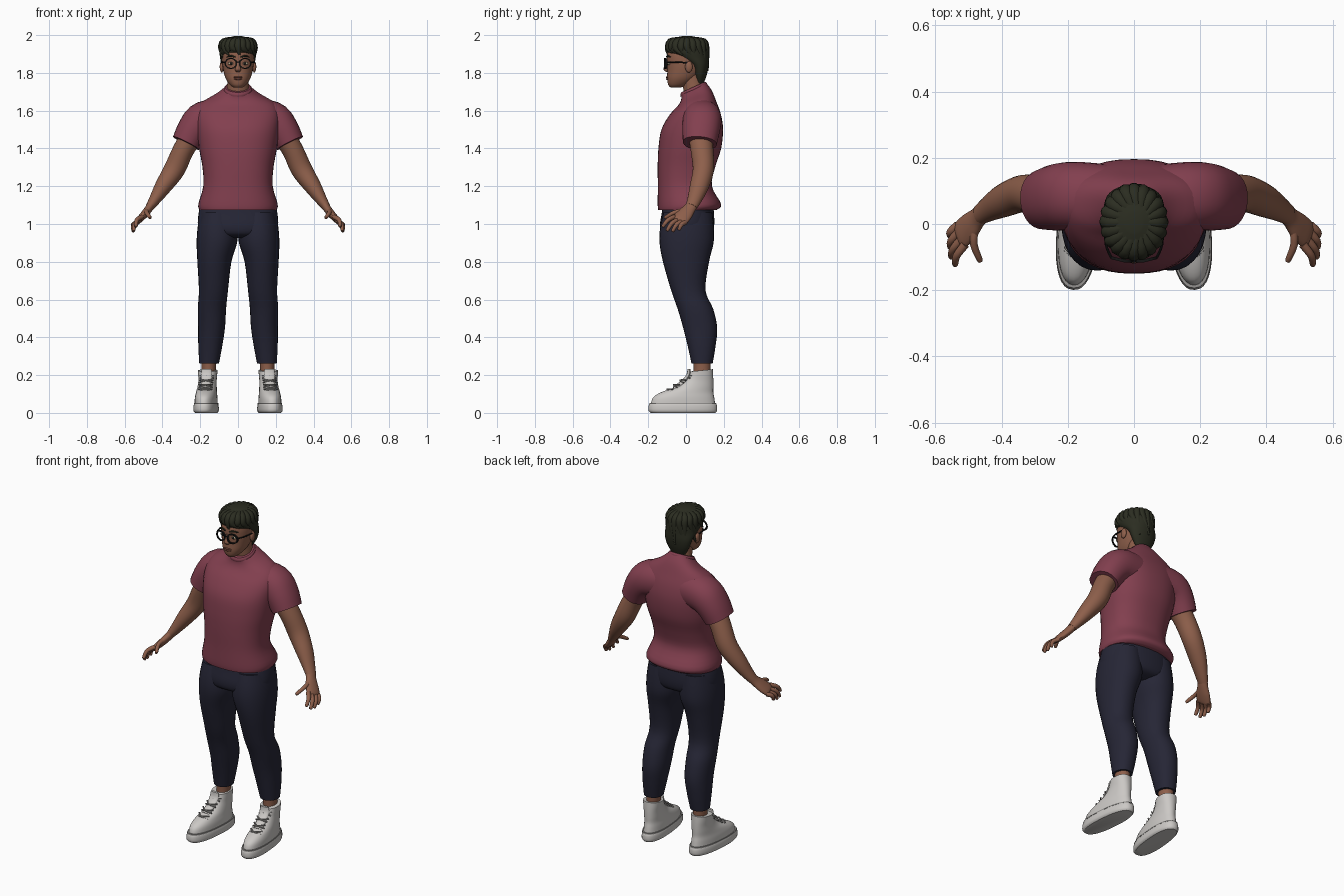
import bpy, bmesh, math
from mathutils import Vector, Matrix


def material(name, rgb):
    m = bpy.data.materials.new(name)
    m.diffuse_color = (*rgb, 1)
    return m


SHIRT = material("maroon cloth", (0.225, 0.05, 0.078))
PANTS = material("navy cloth", (0.019, 0.019, 0.036))
SKIN = material("brown skin", (0.27, 0.115, 0.07))
HAIR = material("dark hair", (0.024, 0.026, 0.015))
SHOE = material("off white", (0.60, 0.58, 0.56))
TRIM = material("grey trim", (0.30, 0.29, 0.28))
BLACK = material("black frame", (0.008, 0.008, 0.008))
EYE = material("cream eye", (0.5, 0.42, 0.28))
LIP = material("lip brown", (0.19, 0.065, 0.045))


def smooth_path(rows, steps):
    """Catmull-Rom interpolation of ring tuples."""
    out = []
    for i in range(len(rows) - 1):
        p = [rows[max(0, min(len(rows) - 1, i + k))] for k in (-1, 0, 1, 2)]
        for s in range(steps):
            t = s / steps
            out.append([0.5 * (2 * b + (c - a) * t + (2 * a - 5 * b + 4 * c - d) * t * t
                               + (3 * b - a - 3 * c + d) * t ** 3) for a, b, c, d in zip(*p)])
    return out + [list(rows[-1])]


def finish(name, bm, mat, mirror=False, xf=None):
    bmesh.ops.recalc_face_normals(bm, faces=bm.faces[:])
    if xf:
        bm.transform(xf)
    me = bpy.data.meshes.new(name)
    bm.to_mesh(me)
    bm.free()
    me.materials.append(mat)
    ob = bpy.data.objects.new(name, me)
    bpy.context.collection.objects.link(ob)
    if mirror:
        ob.modifiers.new("Mirror", 'MIRROR').use_mirror_merge = False
    return ob


def loft(name, rows, mat, mirror=False, flat=False, n=28, power=2.0, steps=4, xf=None):
    """Skin rings (x, y, z, half width, half depth, tilt); flat keeps the rings level."""
    rows = smooth_path([tuple(r) + (0,) * (6 - len(r)) for r in rows], steps)
    pts = [Vector(r[:3]) for r in rows]
    bm, rings = bmesh.new(), []
    for i, r in enumerate(rows):
        t = Vector((0, 0, 1)) if flat else (pts[min(i + 1, len(pts) - 1)] - pts[max(i - 1, 0)]).normalized()
        v = Vector((0, 1, 0))
        v = (v - v.dot(t) * t).normalized()
        u = v.cross(t)
        ring = []
        for k in range(n):
            w = 2 * math.pi * k / n
            c, s = math.cos(w), math.sin(w)
            c = math.copysign(abs(c) ** (2 / power), c) * r[3]
            s = math.copysign(abs(s) ** (2 / power), s) * r[4]
            ring.append(bm.verts.new(pts[i] + u * c + v * s + Vector((0, 0, r[5] * s))))
        rings.append(ring)
    for a, b in zip(rings, rings[1:]):
        for k in range(n):
            bm.faces.new((a[k], a[(k + 1) % n], b[(k + 1) % n], b[k]))
    bm.faces.new(rings[0][::-1])
    bm.faces.new(rings[-1])
    return finish(name, bm, mat, mirror, xf)


def blob(name, pos, size, mat, mirror=False):
    bm = bmesh.new()
    bmesh.ops.create_uvsphere(bm, u_segments=16, v_segments=10, radius=1)
    return finish(name, bm, mat, mirror, Matrix.Translation(pos) @ Matrix.Diagonal((*size, 1)))


# T-shirt: body with sloping collar, sleeves
loft("shirt_body", [
    (0, .008, 1.075, .205, .155), (0, .018, 1.105, .210, .168), (0, -.006, 1.2, .184, .143),
    (0, .002, 1.3, .188, .152), (0, .02, 1.4, .206, .166), (0, .033, 1.5, .218, .163),
    (0, .05, 1.58, .222, .135), (0, .06, 1.64, .195, .1, .1), (0, .055, 1.685, .115, .08, .3),
    (0, .042, 1.716, .07, .066, .45)], SHIRT, flat=True, n=40, power=2.35)
loft("collar_band", [(0, .042, 1.705, .074, .07, .45), (0, .04, 1.716, .075, .07, .45),
                     (0, .038, 1.725, .068, .063, .45)], SHIRT, flat=True, n=32)
loft("sleeve", [(.08, .08, 1.56, .1, .1), (.18, .085, 1.55, .1, .103), (.235, .08, 1.5, .087, .1),
                (.275, .073, 1.428, .077, .09)], SHIRT, mirror=True, power=2.15)

# Trousers: hips and legs
loft("trouser_hips", [(0, .01, 1.13, .19, .13), (0, .01, 1.06, .208, .138), (0, .005, .99, .212, .144),
                      (0, .003, .945, .19, .13), (0, .003, .925, .12, .08)], PANTS, flat=True, n=36, power=2.3)
loft("trouser_leg", [
    (.105, .01, 1.06, .095, .13), (.108, .005, .98, .106, .142), (.112, .003, .9, .107, .143),
    (.125, 0, .8, .09, .122), (.13, .012, .65, .077, .091), (.138, .05, .55, .075, .094),
    (.14, .075, .45, .071, .09), (.147, .083, .35, .063, .073), (.153, .085, .262, .052, .056)],
    PANTS, mirror=True, flat=True, power=2.15)
loft("ankle", [(.155, .085, .15, .04, .046), (.155, .085, .22, .037, .044), (.153, .085, .3, .042, .048)],
     SKIN, mirror=True, flat=True, n=20)

# High-top shoes, toes turned slightly outward
foot = Matrix.Translation((.163, .05, 0)) @ Matrix.Rotation(math.radians(5), 4, 'Z') @ Matrix.Translation((0, -.05, 0))
loft("shoe_sole", [(0, -.015, 0, .056, .172), (0, -.017, .012, .064, .182), (0, -.017, .04, .063, .181),
                   (0, -.017, .052, .058, .174)], SHOE, True, True, 36, 2.4, 3, foot)
loft("sole_line", [(0, -.017, .046, .0625, .179), (0, -.017, .053, .0615, .177)], TRIM, True, True, 36, 2.4, 1, foot)
loft("shoe_upper", [
    (0, -.016, .04, .059, .172), (0, -.013, .08, .058, .163), (0, .005, .108, .054, .14),
    (0, .045, .138, .05, .1), (0, .068, .17, .048, .077), (0, .077, .2, .05, .067),
    (0, .08, .225, .052, .062, .1)], SHOE, True, True, 32, 2.2, 4, foot)
loft("shoe_tongue", [(0, -.06, .125, .026, .016), (0, -.014, .165, .028, .012), (0, .012, .2, .03, .01),
                     (0, .016, .232, .026, .008)], SHOE, True, False, 16, 2.2, 3, foot)
for i in range(4):
    y, z = -.098 + .034 * i, .118 + .024 * i
    for s in (-1, 1):
        loft("shoe_lace", [(-.036 * s, y + .014, z - .006, .004, .004), (0, y - .002, z + .007, .004, .004),
                           (.036 * s, y + .026, z + .008, .004, .004)], TRIM, True, False, 8, 2, 3, foot)

# Arms, palms, fingers
loft("arm", [(.235, .075, 1.48, .06, .065), (.29, .085, 1.39, .056, .06), (.336, .092, 1.29, .056, .056),
             (.395, .07, 1.2, .045, .05), (.44, .045, 1.13, .031, .038), (.466, .028, 1.092, .023, .031)],
     SKIN, mirror=True)
loft("palm", [(.455, .038, 1.11, .023, .03), (.473, .018, 1.08, .021, .033), (.497, -.008, 1.05, .02, .043),
              (.522, -.032, 1.022, .016, .043), (.529, -.04, 1.012, .008, .034)], SKIN, mirror=True, n=20)
fingers = {
    "index_finger": ((.510, -.062, 1.037), (.540, -.122, .988)),
    "middle_finger": ((.520, -.045, 1.022), (.552, -.099, .967)),
    "ring_finger": ((.528, -.023, 1.013), (.555, -.070, .963)),
    "little_finger": ((.533, -.003, 1.008), (.555, -.037, .970)),
    "thumb": ((.480, -.005, 1.072), (.466, -.108, 1.035))}
for name, (a, b) in fingers.items():
    a, b = Vector(a), Vector(b)
    m = (a + b) / 2 + Vector((.011, -.004, .008))
    tip = b + (b - m) * .12
    loft(name, [(*a, .013, .013), (*m, .0115, .0115), (*b, .009, .009), (*tip, .003, .003)],
         SKIN, mirror=True, n=12, steps=3)

# Head and neck
loft("neck", [(0, .06, 1.62, .07, .06), (0, .045, 1.7, .06, .057), (0, .035, 1.76, .056, .056),
              (0, .03, 1.82, .056, .06)], SKIN, flat=True)
loft("head", [
    (0, -.055, 1.722, .022, .026), (0, -.042, 1.737, .043, .052), (0, -.022, 1.77, .065, .078),
    (0, -.006, 1.81, .077, .093), (0, .001, 1.85, .083, .101), (0, .005, 1.9, .085, .104),
    (0, .01, 1.95, .075, .092), (0, .01, 1.98, .04, .05)], SKIN, flat=True, n=32, power=2.15)
loft("nose", [(0, -.097, 1.865, .008, .008), (0, -.104, 1.84, .01, .01), (0, -.108, 1.818, .016, .012),
              (0, -.1, 1.806, .01, .007)], SKIN, n=14, flat=True)
blob("ear", (.086, .015, 1.832), (.011, .02, .03), SKIN, True)
blob("upper_lip", (0, -.098, 1.777), (.025, .008, .005), LIP)
blob("lower_lip", (0, -.097, 1.768), (.021, .008, .006), LIP)
blob("eye", (.036, -.09, 1.85), (.017, .008, .008), EYE, True)
blob("pupil", (.036, -.0965, 1.85), (.007, .003, .007), BLACK, True)
loft("eyebrow", [(.014, -.101, 1.884, .004, .005), (.038, -.097, 1.89, .005, .005),
                 (.06, -.083, 1.884, .002, .004)], HAIR, mirror=True, n=8)

# Glasses: round rims, bridge, temples
rim = []
for k in range(24):
    w = 2 * math.pi * k / 24
    rim.append((math.cos(w), math.sin(w)))
bm = bmesh.new()
loops = []
for c, s in rim:
    loops.append([bm.verts.new((.038 + c * r, y + .25 * max(0, .038 + c * r - .03), 1.85 + s * r * .9))
                  for r, y in ((.033, -.116), (.033, -.107), (.026, -.107), (.026, -.116))])
for i, a in enumerate(loops):
    b = loops[(i + 1) % len(loops)]
    for k in range(4):
        bm.faces.new((a[k], a[(k + 1) % 4], b[(k + 1) % 4], b[k]))
finish("glasses_rim", bm, BLACK, True)
loft("glasses_bridge", [(-.009, -.111, 1.855, .003, .003), (0, -.113, 1.858, .003, .003),
                        (.009, -.111, 1.855, .003, .003)], BLACK, n=8)
loft("glasses_temple", [(.069, -.1, 1.857, .004, .004), (.085, -.06, 1.857, .004, .004),
                        (.089, .02, 1.853, .004, .004)], BLACK, mirror=True, n=8)

# Hair: cap, then locks falling from the crown, longer toward the nape
loft("hair_cap", [
    (0, .072, 1.745, .045, .022), (0, .075, 1.79, .071, .035), (0, .068, 1.84, .086, .051),
    (0, .032, 1.882, .094, .088), (0, .01, 1.912, .098, .11), (0, .006, 1.95, .093, .107),
    (0, .006, 1.98, .067, .078), (0, .005, 1.994, .025, .03)], HAIR, flat=True, n=36)
for k in range(20):
    w = 2 * math.pi * k / 20
    c, s = math.cos(w), math.sin(w)
    sway = .16 * (-1) ** k + .25
    cw, sw = math.cos(w + sway), math.sin(w + sway)
    low = (1.895 if s < -.3 else 1.872 if s < .35 else 1.80) + .012 * (k % 3)
    back = .012 if s > .35 else 0
    loft("hair_lock", [(c * .03 + .01, .005 + s * .035, 1.976, .014, .014),
                       (c * .072, .005 + s * .085, 1.963, .022, .022),
                       (c * .086, .006 + s * .1, 1.93, .019, .019),
                       (cw * .091, .004 + back + sw * .1, low, .005, .005)], HAIR, n=10, steps=3)

# Smooth shading with sharp edges kept
bpy.ops.object.select_all(action='DESELECT')
for ob in bpy.context.collection.objects:
    ob.select_set(True)
    bpy.context.view_layer.objects.active = ob
bpy.ops.object.shade_smooth_by_angle(angle=math.radians(40))
